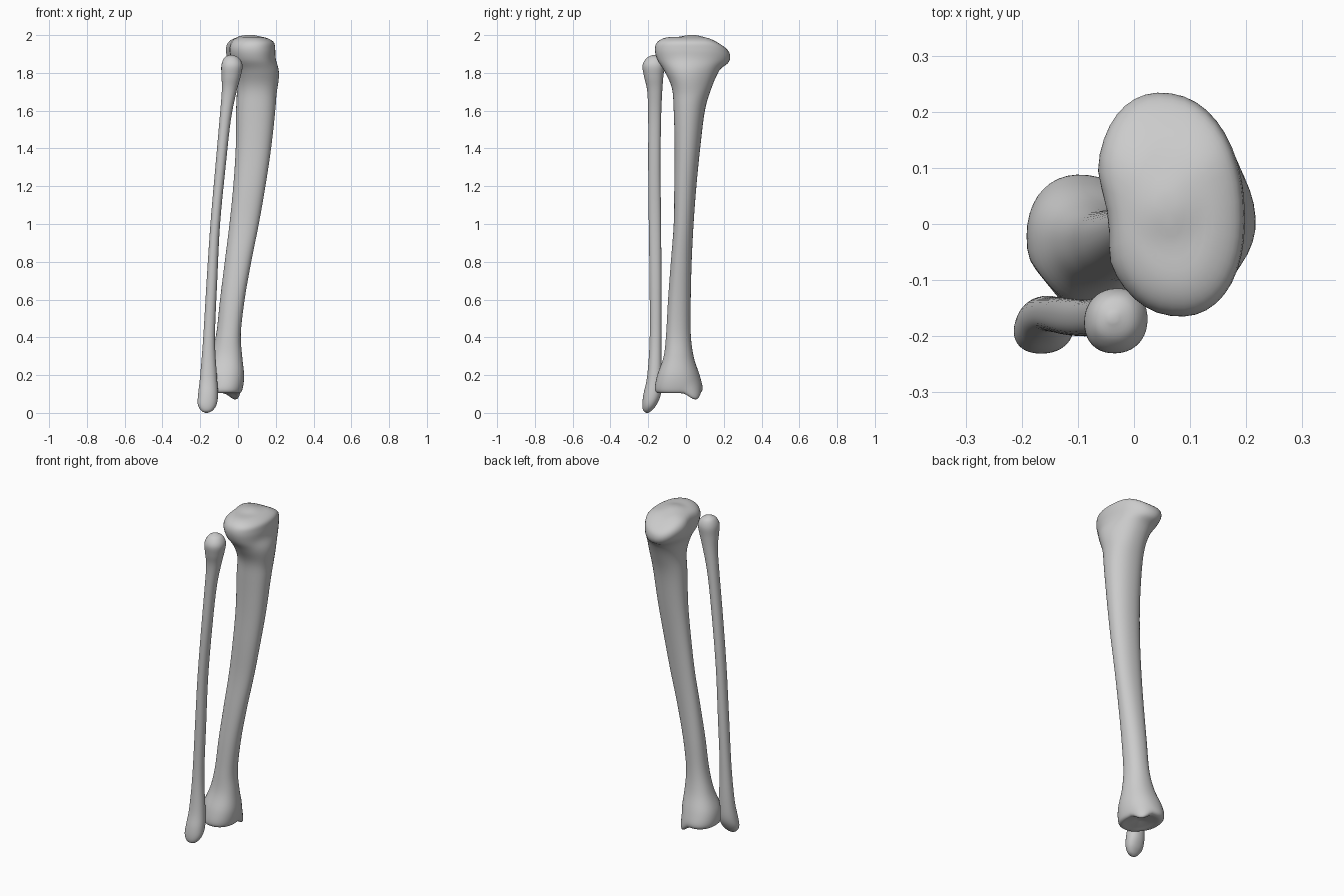
import bpy
import bmesh
from math import sin, cos, pi, copysign
from mathutils import Vector

SIDES = 40      # points around each bone
STEPS = 5       # rings between two measured sections

if "Cube" in bpy.data.objects:
    bpy.data.objects.remove(bpy.data.objects["Cube"], do_unlink=True)

bone = bpy.data.materials.new("bone grey")
bone.use_nodes = True
bone.diffuse_color = (0.6, 0.6, 0.6, 1)
bone.node_tree.nodes["Principled BSDF"].inputs["Base Color"].default_value = (0.6, 0.6, 0.6, 1)


def smooth_sections(sections):
    """Catmull-Rom interpolation through the measured cross-sections."""
    padded = [sections[0]] + list(sections) + [sections[-1]]
    rows = []
    for a, b, c, d in zip(padded, padded[1:], padded[2:], padded[3:]):
        for step in range(STEPS):
            t = step / STEPS
            rows.append([
                q + 0.5 * t * (r - p + t * (2 * p - 5 * q + 4 * r - s + t * (3 * (q - r) + s - p)))
                for p, q, r, s in zip(a, b, c, d)])
    rows.append(sections[-1])
    return rows


def section_ring(bm, row, skew):
    """Rounded, slightly squared ring filling the given x and y limits."""
    z, left, right, front, back = row
    verts = []
    for i in range(SIDES):
        angle = 2 * pi * i / SIDES
        u, v = cos(angle), sin(angle + skew)
        u, v = (copysign(abs(w) ** 0.92, w) for w in (u, v))
        verts.append(bm.verts.new(((left + right + u * (right - left)) / 2,
                                   (front + back + v * (back - front)) / 2, z)))
    return verts


def loft_bone(name, sections, skew, nudges):
    bm = bmesh.new()
    rings = [section_ring(bm, row, skew) for row in smooth_sections(sections)]
    for low, high in zip(rings, rings[1:]):
        for i in range(SIDES):
            j = (i + 1) % SIDES
            bm.faces.new((low[i], low[j], high[j], high[i]))
    for ring, flip in ((rings[0], True), (rings[-1], False)):
        centre = sum((v.co for v in ring), Vector()) / SIDES
        pole = bm.verts.new(centre)
        for i in range(SIDES):
            pair = (ring[i], ring[(i + 1) % SIDES])
            bm.faces.new((pole, *(reversed(pair) if flip else pair)))
    # Soft bumps and hollows
    for point, offset, radius in nudges:
        for v in bm.verts:
            near = max(0, 1 - (v.co - Vector(point)).length_squared / radius ** 2)
            v.co += Vector(offset) * near ** 2
    bmesh.ops.recalc_face_normals(bm, faces=bm.faces)
    mesh = bpy.data.meshes.new(name)
    bm.to_mesh(mesh)
    bm.free()
    mesh.materials.append(bone)
    mesh.polygons.foreach_set("use_smooth", [True] * len(mesh.polygons))
    obj = bpy.data.objects.new(name, mesh)
    bpy.context.collection.objects.link(obj)
    return obj


# Shin bone: height, then x limits and y limits
shin_sections = [
    (.12, -.08, -.06, -.05, -.03),
    (.11, -.13, -.02, -.11, .03),
    (.105, -.17, .01, -.15, .07),
    (.13, -.19, .025, -.165, .088),
    (.2, -.185, .032, -.152, .072),
    (.3, -.145, .022, -.118, .04),
    (.42, -.115, .015, -.105, .025),
    (.6, -.095, .035, -.095, .025),
    (.8, -.07, .07, -.08, .03),
    (1.0, -.045, .11, -.065, .04),
    (1.2, -.025, .145, -.062, .055),
    (1.4, -.012, .175, -.06, .075),
    (1.6, -.01, .197, -.065, .1),
    (1.72, -.007, .205, -.075, .135),
    (1.81, -.025, .207, -.115, .175),
    (1.87, -.055, .198, -.152, .222),
    (1.925, -.067, .197, -.165, .234),
    (1.965, -.05, .187, -.15, .215),
    (1.988, -.005, .14, -.1, .15),
    (1.99, .04, .08, -.01, .05),
]
shin_nudges = [
    ((0, .06, .09), (.01, .012, -.05), .08),        # inner ankle knob
    ((.05, .27, 1.98), (0, 0, -.045), .2),          # sloping back of the plateau
    ((.06, .03, 2.0), (0, 0, .012), .08),           # central ridge
    ((-.07, .01, 1.92), (.018, 0, 0), .1),          # side hollow of the plateau
    ((.21, -.01, 1.79), (.01, 0, 0), .12),          # front bump below the knee
    ((-.19, -.15, .15), (.015, .015, 0), .1),       # seat for the outer bone
]
loft_bone("shin_bone", shin_sections, -.12, shin_nudges)

# Slender outer bone
outer_sections = [
    (0, -.172, -.162, -.21, -.2),
    (.012, -.195, -.135, -.226, -.182),
    (.045, -.213, -.113, -.231, -.155),
    (.1, -.211, -.106, -.225, -.133),
    (.2, -.2, -.112, -.205, -.128),
    (.4, -.184, -.122, -.192, -.13),
    (.7, -.166, -.11, -.193, -.13),
    (1.0, -.146, -.095, -.197, -.132),
    (1.3, -.12, -.066, -.2, -.135),
    (1.55, -.098, -.038, -.2, -.132),
    (1.7, -.086, -.008, -.205, -.126),
    (1.78, -.087, .014, -.222, -.12),
    (1.84, -.088, .024, -.23, -.115),
    (1.88, -.072, .004, -.207, -.13),
    (1.895, -.045, -.03, -.175, -.16),
]
loft_bone("outer_bone", outer_sections, .05, [])
